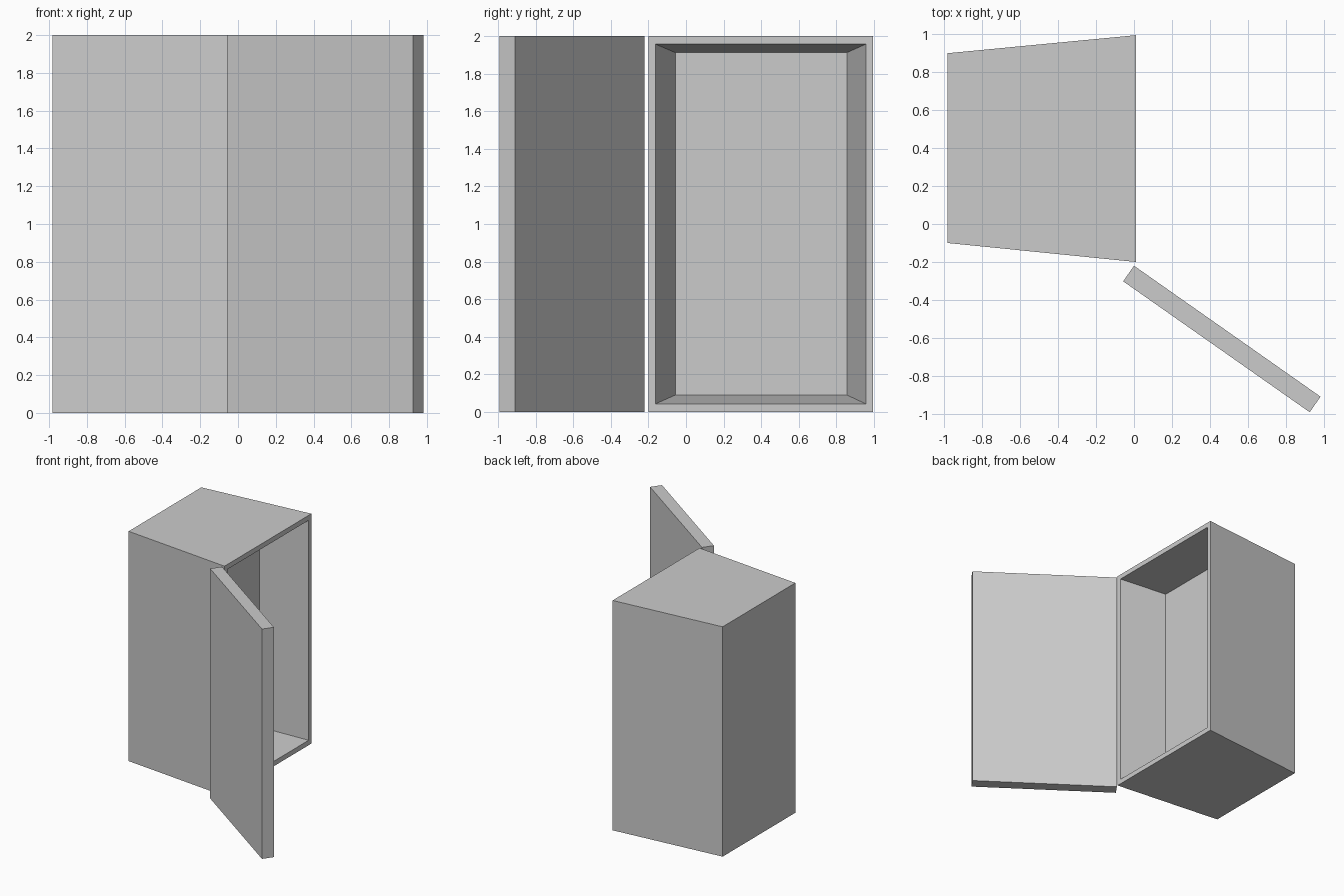
import bpy
import bmesh
from mathutils import Vector

cube = bpy.data.objects.get("Cube")
if cube:
    bpy.data.objects.remove(cube, do_unlink=True)

# Single plain grey
grey = bpy.data.materials.new("plain grey")
grey.use_nodes = True
colour = (0.6, 0.6, 0.6, 1.0)
grey.diffuse_color = colour
grey.node_tree.nodes["Principled BSDF"].inputs["Base Color"].default_value = colour


def loft(name, rings):
    """Bridge a chain of four-cornered rings and cap both ends."""
    bm = bmesh.new()
    loops = [[bm.verts.new(p) for p in ring] for ring in rings]
    for a, b in zip(loops, loops[1:]):
        for i in range(4):
            j = (i + 1) % 4
            bm.faces.new((a[i], a[j], b[j], b[i]))
    bm.faces.new(loops[0])
    bm.faces.new(loops[-1])
    bmesh.ops.recalc_face_normals(bm, faces=bm.faces)
    mesh = bpy.data.meshes.new(name)
    bm.to_mesh(mesh)
    bm.free()
    mesh.materials.append(grey)
    obj = bpy.data.objects.new(name, mesh)
    bpy.context.collection.objects.link(obj)
    return obj


def upright(x, y0, y1, z0, z1):
    """Rectangle facing along x."""
    return [(x, y0, z0), (x, y1, z0), (x, y1, z1), (x, y0, z1)]


# Tapered cabinet: back, open end, rim and sloping recess
loft("cabinet_body", [
    upright(-0.983, -0.1, 0.9, 0, 2),
    upright(0.01, -0.2, 0.995, 0, 2),
    upright(0.01, -0.162, 0.957, 0.043, 1.957),
    upright(-0.39, -0.056, 0.856, 0.09, 1.912),
])

# Door slab swung open, set out from its hinge corner
hinge = Vector((0, -0.22, 0))
along = Vector((0.983, -0.69, 0))
across = Vector((-0.057, -0.082, 0))
base = [hinge, hinge + along, hinge + along + across, hinge + across]
loft("open_door", [base, [p + Vector((0, 0, 2)) for p in base]])
